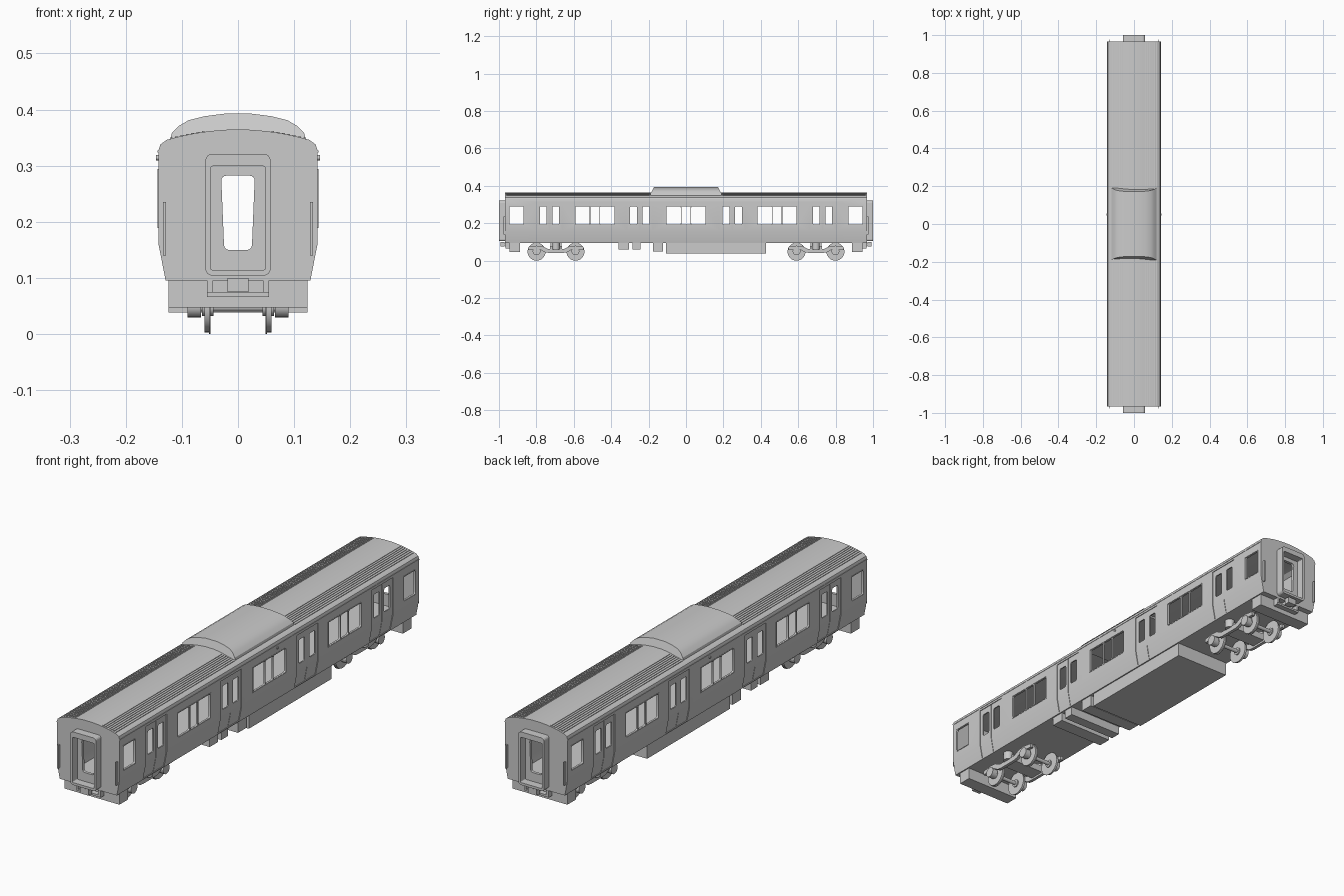
import bpy, bmesh, math
from mathutils import Matrix, Vector

cube = bpy.data.objects.get("Cube")
if cube:
    bpy.data.objects.remove(cube, do_unlink=True)

GREY = (0.6, 0.6, 0.6, 1)
paint = bpy.data.materials.new("plain grey")
paint.use_nodes = True
paint.diffuse_color = GREY
paint.node_tree.nodes["Principled BSDF"].inputs["Base Color"].default_value = GREY


def prism(bm, pts, axis, a, b):
    """Extrude a flat outline along x, y or z from a to b."""
    place = {"x": lambda p, t: (t, p[0], p[1]),
             "y": lambda p, t: (p[0], t, p[1]),
             "z": lambda p, t: (p[0], p[1], t)}[axis]
    low = [bm.verts.new(place(p, a)) for p in pts]
    high = [bm.verts.new(place(p, b)) for p in pts]
    bm.faces.new(low)
    bm.faces.new(high[::-1])
    n = len(pts)
    for i in range(n):
        bm.faces.new((low[i], high[i], high[(i + 1) % n], low[(i + 1) % n]))


def box(bm, x0, x1, y0, y1, z0, z1):
    prism(bm, [(x0, y0), (x1, y0), (x1, y1), (x0, y1)], "z", z0, z1)


def disc(bm, axis, cu, cv, r, a, b, n=24):
    pts = [(cu + r * math.cos(math.tau * i / n), cv + r * math.sin(math.tau * i / n)) for i in range(n)]
    prism(bm, pts, axis, a, b)


def rounded(u0, u1, v0, v1, r, steps=4):
    pts = []
    for k, (u, v) in enumerate([(u1 - r, v1 - r), (u0 + r, v1 - r), (u0 + r, v0 + r), (u1 - r, v0 + r)]):
        for i in range(steps + 1):
            t = math.pi / 2 * (k + i / steps)
            pts.append((u + r * math.cos(t), v + r * math.sin(t)))
    return pts


def mirrored(half):
    return half + [(-x, z) for x, z in reversed(half) if x > 0]


def finish(name, bm, smooth=False):
    bmesh.ops.recalc_face_normals(bm, faces=bm.faces)
    mesh = bpy.data.meshes.new(name)
    bm.to_mesh(mesh)
    bm.free()
    mesh.materials.append(paint)
    ob = bpy.data.objects.new(name, mesh)
    bpy.context.collection.objects.link(ob)
    if smooth:
        soften(ob)
    return ob


def soften(ob):
    bpy.ops.object.select_all(action="DESELECT")
    ob.select_set(True)
    bpy.context.view_layer.objects.active = ob
    bpy.ops.object.shade_smooth_by_angle(angle=math.radians(25))


def cut(ob, bm):
    cutter = finish("cutter", bm)
    cutter.hide_render = True
    mod = ob.modifiers.new("cut", "BOOLEAN")
    mod.operation, mod.solver, mod.object = "DIFFERENCE", "EXACT", cutter
    bpy.context.view_layer.objects.active = ob
    bpy.ops.object.modifier_apply(modifier=mod.name)
    bpy.data.objects.remove(cutter, do_unlink=True)


END = 0.967
DOORS = (-0.73, -0.247, 0.247, 0.73)


def roof_z(x):
    return 0.3645 - 0.0185 * (x / 0.127) ** 2


# Car body: hollow shell with a curved roof
bm = bmesh.new()
half = [(0.129, 0.095), (0.142, 0.162), (0.142, 0.327), (0.138, 0.338)]
half += [(x, roof_z(x)) for x in (0.127, 0.105, 0.08, 0.05, 0.02)]
prism(bm, mirrored(half), "y", -END, END)
body = finish("car_body", bm)
bm = bmesh.new()
inner = [(0.122, 0.102), (0.134, 0.165), (0.134, 0.325), (0.118, 0.338), (0.06, 0.35)]
prism(bm, mirrored(inner), "y", -0.955, 0.955)
cut(body, bm)

# Shallow door recesses following the side, then the seam between leaves
for width, depth in ((0.068, 0.003), (0.001, 0.005)):
    bm = bmesh.new()
    for s in (-1, 1):
        for y in DOORS:
            side = [(0.142 - depth, 0.315), (0.16, 0.315), (0.16, 0.1),
                    (0.130 - depth, 0.1), (0.142 - depth, 0.162)]
            prism(bm, [(s * x, z) for x, z in side], "y", y - width, y + width)
    cut(body, bm)

# Window openings: end panes, door panes, three-pane main windows
bm = bmesh.new()
panes = [(y + s * 0.0335 - 0.018, y + s * 0.0335 + 0.018) for y in DOORS for s in (-1, 1)]
panes += [(-0.943, -0.868), (0.868, 0.943)]
for y in (-0.487, 0, 0.487):
    panes += [(y - 0.105, y - 0.028), (y - 0.024, y + 0.024), (y + 0.028, y + 0.105)]
for a, b in panes:
    prism(bm, rounded(a, b, 0.193, 0.29, 0.006), "x", -0.2, 0.2)
cut(body, bm)

# End door panes, narrowing towards the sill
bm = bmesh.new()
pane = [(x * (0.82 + 0.18 * (z - 0.15) / 0.132), z) for x, z in rounded(-0.03, 0.03, 0.15, 0.282, 0.009)]
prism(bm, pane, "y", -1.1, 1.1)
cut(body, bm)
soften(body)

# Raised frames around the main and end windows
bm = bmesh.new()
spans = [(y - 0.105, y + 0.105) for y in (-0.487, 0, 0.487)] + [(-0.943, -0.868), (0.868, 0.943)]
for s in (-1, 1):
    for a, b in spans:
        x0, x1 = sorted((s * 0.1405, s * 0.1432))
        for z in (0.189, 0.291):
            box(bm, x0, x1, a - 0.003, b + 0.003, z, z + 0.003)
        for y in (a - 0.003, b):
            box(bm, x0, x1, y, y + 0.003, 0.192, 0.291)
finish("window_frames", bm)

# Roof ribs on both shoulders, interrupted by the roof unit
bm = bmesh.new()
for s in (-1, 1):
    for i in range(7):
        x = s * (0.062 + 0.0095 * i)
        z = roof_z(x)
        for a, b in ((-0.96, -0.195), (0.195, 0.96)):
            box(bm, x - 0.0025, x + 0.0025, a, b, z - 0.004, z + 0.0015)
finish("roof_ribs", bm)

# Gutters along the cant rail and small side lamps
bm = bmesh.new()
for s in (-1, 1):
    x0, x1 = sorted((s * 0.138, s * 0.1435))
    box(bm, x0, x1, -END, END, 0.323, 0.327)
    disc(bm, "x", 0.05, 0.314, 0.005, s * 0.14, s * 0.146, 12)
finish("gutters_and_lamps", bm)

# Roof air conditioner with sloped ends
bm = bmesh.new()
half = [(0.122, 0.34), (0.118, 0.358), (0.105, 0.371), (0.088, 0.381), (0.06, 0.388), (0.025, 0.3925)]
prism(bm, mirrored(half), "y", -1, 1)
for v in bm.verts:
    v.co.y *= 0.19 - 0.55 * max(0, v.co.z - 0.358)
finish("roof_air_conditioner", bm, True)

# Underfloor equipment and end skirts
bm = bmesh.new()
for a, b, z in ((-0.107, 0.428, 0.038), (-0.177, -0.123, 0.048), (-0.285, -0.243, 0.06),
                (-0.36, -0.305, 0.06)):
    box(bm, -0.124, 0.124, a, b, z, 0.097)
finish("underfloor_equipment", bm)
bm = bmesh.new()
for s in (-1, 1):
    y0, y1 = sorted((s * 0.887, s * 0.943))
    box(bm, -0.124, 0.124, y0, y1, 0.047, 0.097)
finish("end_skirts", bm)

for s, end in ((-1, "front"), (1, "rear")):
    # Gangway surround
    bm = bmesh.new()
    y0, y1 = sorted((s * (END - 0.001), s))
    shape = [(x, max(z, 0.104)) for x, z in rounded(-0.058, 0.058, 0.104, 0.321, 0.012)]
    prism(bm, shape, "y", y0, y1)
    gangway = finish(end + "_gangway", bm)
    bm = bmesh.new()
    prism(bm, rounded(-0.049, 0.049, 0.114, 0.299, 0.004), "y", -1.1, 1.1)
    cut(gangway, bm)

    # Coupler, its bracket, jumper boxes and corner handrails
    bm = bmesh.new()

    def end_box(x0, x1, d0, d1, z0, z1):
        a, b = sorted((s * d0, s * d1))
        box(bm, x0, x1, a, b, z0, z1)

    end_box(-0.012, 0.012, 0.93, 0.975, 0.078, 0.094)
    end_box(-0.019, 0.019, 0.97, 0.993, 0.075, 0.1)
    end_box(-0.055, 0.055, 0.94, 0.965, 0.066, 0.074)
    for side in (-1, 1):
        end_box(side * 0.05 - 0.005, side * 0.05 + 0.005, 0.94, 0.968, 0.074, 0.095)
        end_box(side * 0.131 - 0.0025, side * 0.131 + 0.0025, END - 0.002, 0.977, 0.14, 0.235)
    finish(end + "_coupler_and_rails", bm)

    # Bogie: side frames, springs, bolster, axle boxes
    centre = s * 0.695
    bm = bmesh.new()
    frame = [(0.148, 0.058), (0.148, 0.074), (0.105, 0.08), (0.075, 0.078), (0.045, 0.063)]
    low = [(0.04, 0.042), (0.06, 0.045), (0.085, 0.06)]
    outline = frame + [(-u, v) for u, v in reversed(frame)] + [(-u, v) for u, v in reversed(low)] + low
    for side in (-1, 1):
        prism(bm, [(centre + u, v) for u, v in outline], "x", side * 0.072, side * 0.085)
        disc(bm, "z", side * 0.079, centre, 0.02, 0.06, 0.096, 16)
        for a in (-0.104, 0.104):
            disc(bm, "x", centre + a, 0.05, 0.021, side * 0.066, side * 0.09, 16)
    box(bm, -0.078, 0.078, centre - 0.032, centre + 0.032, 0.05, 0.078)
    box(bm, -0.03, 0.03, centre - 0.03, centre + 0.03, 0.078, 0.097)
    finish(end + "_bogie_frame", bm, True)

    # Wheelsets: treads, inner flanges, hubs and axles
    bm = bmesh.new()
    for a in (-0.104, 0.104):
        y = centre + a
        disc(bm, "x", y, 0.048, 0.008, -0.07, 0.07, 16)
        for side in (-1, 1):
            disc(bm, "x", y, 0.048, 0.048, side * 0.049, side * 0.052, 32)
            disc(bm, "x", y, 0.048, 0.045, side * 0.052, side * 0.06, 32)
            disc(bm, "x", y, 0.048, 0.016, side * 0.044, side * 0.064, 16)
    finish(end + "_wheelsets", bm, True)
